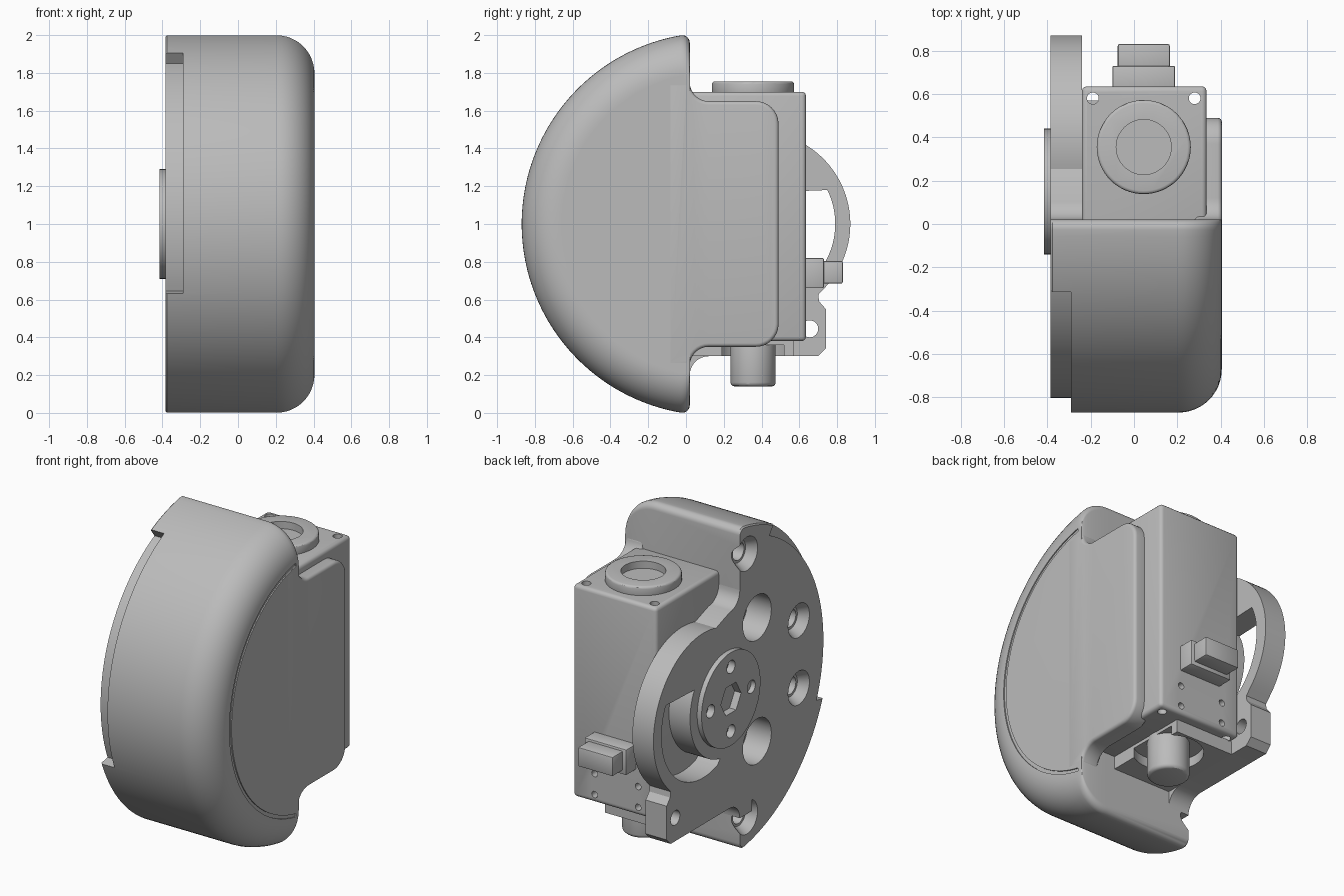
import bpy, bmesh, math
from mathutils import Matrix, Vector

cube = bpy.data.objects.get("Cube")
if cube:
    bpy.data.objects.remove(cube, do_unlink=True)

grey = bpy.data.materials.new("plain_grey")
grey.use_nodes = True
grey.diffuse_color = (0.5, 0.5, 0.5, 1)
grey.node_tree.nodes["Principled BSDF"].inputs["Base Color"].default_value = (0.5, 0.5, 0.5, 1)

CY, CZ = 0.143, 1.0      # axis of the round shell
HORN = (0.15, 1.0)       # centre of the output disc


def make(name, bm):
    bmesh.ops.recalc_face_normals(bm, faces=bm.faces)
    mesh = bpy.data.meshes.new(name)
    bm.to_mesh(mesh)
    bm.free()
    mesh.materials.append(grey)
    ob = bpy.data.objects.new(name, mesh)
    bpy.context.collection.objects.link(ob)
    return ob


def arc(cy, cz, r, a0, a1, n=16):
    angles = [math.radians(a0 + (a1 - a0) * i / n) for i in range(n + 1)]
    return [(cy + r * math.cos(a), cz + r * math.sin(a)) for a in angles]


def loft(name, sections):
    """Join equal-length (y, z) outlines placed at successive x."""
    bm = bmesh.new()
    rings = [[bm.verts.new((x, y, z)) for y, z in pts] for x, pts in sections]
    n = len(rings[0])
    for a, b in zip(rings, rings[1:]):
        for i in range(n):
            j = (i + 1) % n
            bm.faces.new((a[i], a[j], b[j], b[i]))
    bm.faces.new(rings[0][::-1])
    bm.faces.new(rings[-1])
    return make(name, bm)


def extrude(name, pts, x0, x1):
    return loft(name, [(x0, pts), (x1, pts)])


def cylinder(name, axis, start, length, r0, r1=None, sides=48):
    bm = bmesh.new()
    d = Vector(axis)
    turn = Vector((0, 0, 1)).rotation_difference(d).to_matrix().to_4x4()
    place = Matrix.Translation(Vector(start) + d * length / 2) @ turn
    bmesh.ops.create_cone(bm, cap_ends=True, segments=sides, radius1=r0,
                          radius2=r0 if r1 is None else r1, depth=length, matrix=place)
    return make(name, bm)


def box(name, lo, hi):
    bm = bmesh.new()
    bmesh.ops.create_cube(bm, size=1)
    for v in bm.verts:
        v.co = [lo[i] if v.co[i] < 0 else hi[i] for i in range(3)]
    return make(name, bm)


def apply(ob, mod):
    bpy.context.view_layer.objects.active = ob
    bpy.ops.object.modifier_apply(modifier=mod.name)


def cut(ob, cutters):
    for c in cutters:
        mod = ob.modifiers.new("cut", "BOOLEAN")
        mod.operation, mod.solver, mod.object = "DIFFERENCE", "EXACT", c
        apply(ob, mod)
        bpy.data.objects.remove(c, do_unlink=True)


def bevel(ob, width, segments=3):
    mod = ob.modifiers.new("round", "BEVEL")
    mod.width, mod.segments, mod.limit_method = width, segments, "ANGLE"
    mod.angle_limit = math.radians(40)
    apply(ob, mod)


def x_hole(y, z, r, depth, x=-0.45, sides=32):
    return cylinder("cutter", (1, 0, 0), (x, y, z), depth, r, sides=sides)


# Shell: half-round outlines that shrink along the rounded outer edge
def half_round(r, f=0.04, back=0.02):
    dy = back - f - CY
    dz = math.sqrt((r - f) ** 2 - dy ** 2)
    a = math.degrees(math.atan2(dz, dy))
    return (arc(CY + dy, CZ + dz, f, 0, a, 6) + arc(CY, CZ, r, a, 360 - a, 90)[1:-1]
            + arc(CY + dy, CZ - dz, f, -a, 0, 6))


R, F = 1.013, 0.2
sections = [(-0.385, half_round(R - 0.008)), (-0.377, half_round(R))]
for i in range(13):
    t = math.radians(90 * i / 12)
    sections.append((0.205 + F * math.sin(t), half_round(R - F + F * math.cos(t))))
shell = loft("shell", sections)

# Rim recess, big pockets and countersunk screw holes
rim = extrude("cutter", arc(CY, CZ, 0.945, 116, 202, 40) + arc(CY, CZ, 1.15, 200, 118, 40), -0.45, -0.29)
cutters = [rim]
for z in (1.385, 0.615):
    cutters.append(x_hole(-0.15, z, 0.14, 0.23))
for y, z in ((-0.05, 1.82), (-0.56, 1.21), (-0.56, 0.79), (-0.05, 0.18)):
    cutters.append(x_hole(y, z, 0.055, 0.3))
    cutters.append(cylinder("cutter", (1, 0, 0), (-0.386, y, z), 0.06, 0.105, 0.07))
groove = extrude("cutter", arc(CY, CZ, 0.805, 101, 259, 60) + arc(CY, CZ, 0.785, 259, 101, 60), 0.398, 0.45)
cut(shell, cutters + [groove])

# Side cover tongue with concave corners into the shell
cover_pts = ([(-0.1, 1.75)] + arc(0.12, 1.75, 0.1, 180, 270, 8) + arc(0.37, 1.53, 0.12, 90, 0, 8)
             + arc(0.37, 0.47, 0.12, 0, -90, 8) + arc(0.12, 0.25, 0.1, 90, 180, 8) + [(-0.1, 0.25)])
cover = extrude("side_cover", cover_pts, 0.28, 0.4055)
bevel(cover, 0.025, 4)

# Mounting plate with round lobe, lower lug and curved slot
plate_pts = ([(-0.1, 1.62)] + arc(0.12, 1.62, 0.1, 180, 270, 8) + arc(0.38, 1, 0.49, 105, -44, 48)
             + [(0.70, 0.625), (0.705, 0.59), (0.74, 0.55), (0.74, 0.34), (0.70, 0.30)]
             + arc(0.12, 0.2, 0.1, 90, 180, 8) + [(-0.1, 0.2)])
plate = extrude("mounting_plate", plate_pts, -0.3849, -0.24)
slot_pts = arc(0.38, 1, 0.41, 26, -110, 40) + arc(*HORN, 0.36, -80, 28, 30)
cut(plate, [extrude("cutter", slot_pts, -0.45, -0.2), x_hole(0.655, 0.445, 0.045, 0.3),
            x_hole(-0.15, 1.385, 0.14, 0.23), x_hole(-0.15, 0.615, 0.14, 0.23)])

# Output disc with four screw holes and a keyed centre
disc = cylinder("output_disc", (1, 0, 0), (-0.415, *HORN), 0.06, 0.29, sides=64)
holes = [(HORN[0] + 0.2 * math.cos(k * math.pi / 2), HORN[1] + 0.2 * math.sin(k * math.pi / 2)) for k in range(4)]
cut(disc, [x_hole(y, z, 0.04, 0.08) for y, z in holes] + [x_hole(*HORN, 0.1, 0.08, sides=6)])
cut(plate, [x_hole(y, z, 0.04, 0.13) for y, z in holes] + [x_hole(*HORN, 0.1, 0.15, sides=6)])

# Motor housing with screw holes
housing = box("motor_housing", (-0.24, -0.05, 0.38), (0.335, 0.635, 1.70))
bevel(housing, 0.022)
cutters = [cylinder("cutter", (0, 0, 1), (x, 0.58, 0.2), 1.8, 0.027, sides=20) for x in (-0.19, 0.28)]
cutters += [cylinder("cutter", (0, 1, 0), (x, 0.59, z), 0.1, 0.02, sides=20)
            for x in (-0.115, 0.185) for z in (0.43, 0.56)]
cut(housing, cutters)

# Top bezel and bottom knob
bezel = cylinder("top_bezel", (0, 0, 1), (0.045, 0.355, 1.68), 0.075, 0.217, sides=64)
bevel(bezel, 0.015)
cut(bezel, [cylinder("cutter", (0, 0, 1), (0.045, 0.355, 1.71), 0.1, 0.127)])
knob = cylinder("bottom_knob", (0, 0, 1), (0.045, 0.355, 0.14), 0.26, 0.12)
bevel(knob, 0.022)

# Lower shelf, hollowed round the knob
shelf = box("lower_shelf", (-0.38, -0.02, 0.30), (0.16, 0.57, 0.385))
cut(shelf, [cylinder("cutter", (0, 0, 1), (0.045, 0.355, 0.2), 0.16, 0.2)])

# Rear connector
connector = box("connector_base", (-0.10, 0.6, 0.66), (0.19, 0.73, 0.82))
plug = box("connector_plug", (-0.075, 0.7, 0.685), (0.165, 0.83, 0.805))
for ob in (connector, plug):
    bevel(ob, 0.008, 2)

# Smooth curved faces while keeping edges sharp
bpy.ops.object.select_all(action="DESELECT")
for ob in (shell, cover, plate, disc, housing, bezel, knob, shelf, connector, plug):
    ob.select_set(True)
    bpy.context.view_layer.objects.active = ob
bpy.ops.object.shade_smooth_by_angle(angle=math.radians(30))
